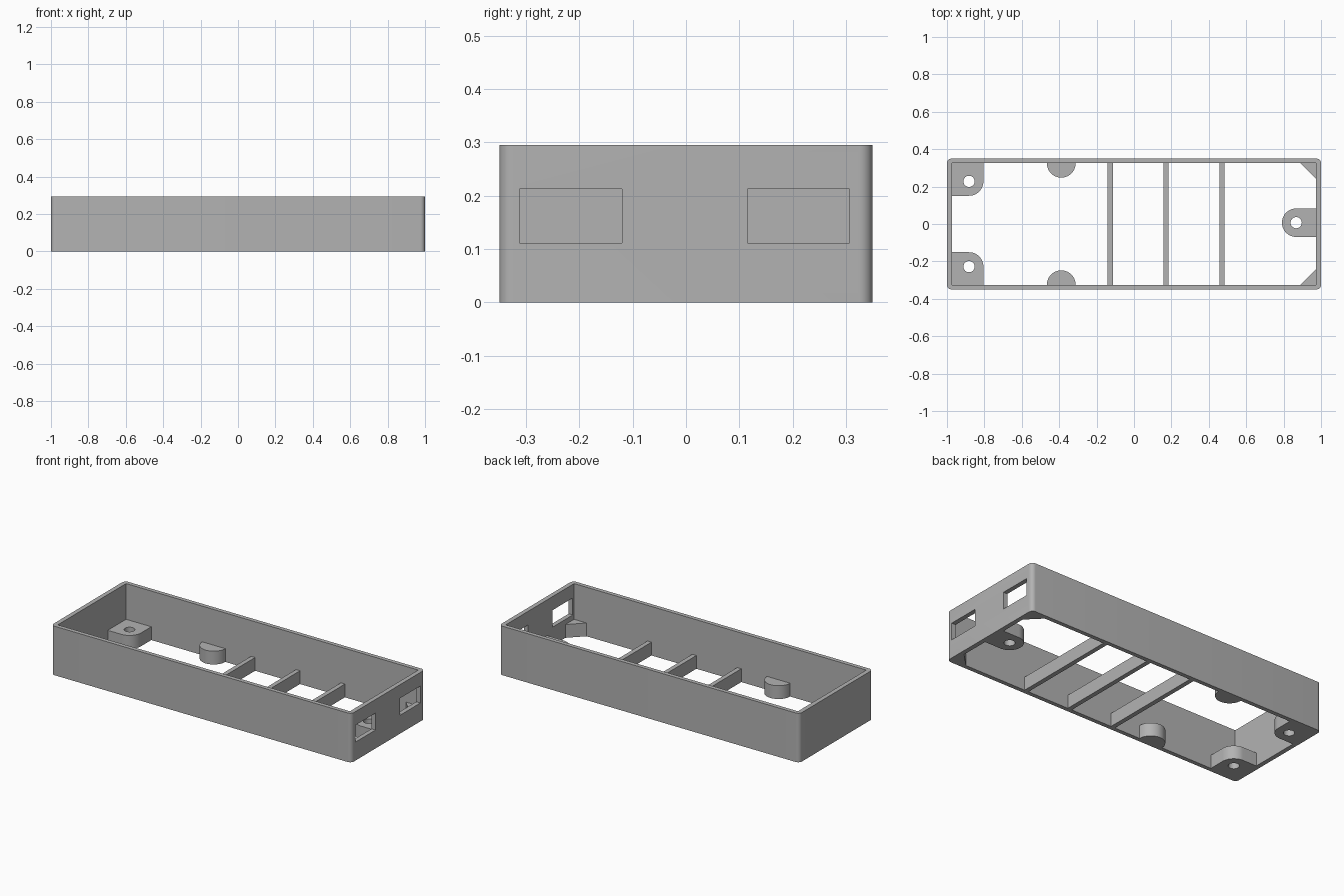
import bpy, bmesh
from math import sin, cos, pi

cube = bpy.data.objects.get("Cube")
if cube:
    bpy.data.objects.remove(cube, do_unlink=True)

HEIGHT, LOW = 0.295, 0.08        # wall height, height of the inner fittings
OUT_X, OUT_Y = 1.0, 0.35         # outer half sizes
IN_X, IN_Y = 0.973, 0.325        # inner half sizes

grey = bpy.data.materials.new("grey_plastic")
grey.use_nodes = True
grey.diffuse_color = (0.45, 0.45, 0.45, 1)
grey.node_tree.nodes["Principled BSDF"].inputs["Base Color"].default_value = grey.diffuse_color


def arc(cx, cy, r, start, end, steps=16):
    angles = [start + (end - start) * i / steps for i in range(steps + 1)]
    return [(cx + r * cos(a), cy + r * sin(a)) for a in angles]


def rect(x0, x1, y0, y1):
    return [(x0, y0), (x1, y0), (x1, y1), (x0, y1)]


def prism(name, outline, z0, z1, helper=False):
    """Extrude a flat outline from z0 up to z1."""
    bm = bmesh.new()
    face = bm.faces.new([bm.verts.new((x, y, z0)) for x, y in outline])
    top = bmesh.ops.extrude_face_region(bm, geom=[face])["geom"]
    bmesh.ops.translate(bm, vec=(0, 0, z1 - z0),
                        verts=[v for v in top if isinstance(v, bmesh.types.BMVert)])
    bmesh.ops.recalc_face_normals(bm, faces=bm.faces)
    mesh = bpy.data.meshes.new(name)
    bm.to_mesh(mesh)
    bm.free()
    obj = bpy.data.objects.new(name, mesh)
    bpy.context.collection.objects.link(obj)
    mesh.materials.append(grey)
    obj.hide_render = helper
    return obj


def select(obj):
    bpy.ops.object.select_all(action="DESELECT")
    obj.select_set(True)
    bpy.context.view_layer.objects.active = obj


def cut(obj, outline, z0, z1):
    """Subtract a prism from the object and discard the cutter."""
    cutter = prism("cutter", outline, z0, z1, helper=True)
    mod = obj.modifiers.new("cut", "BOOLEAN")
    mod.operation, mod.solver, mod.object = "DIFFERENCE", "EXACT", cutter
    select(obj)
    bpy.ops.object.modifier_apply(modifier=mod.name)
    bpy.data.objects.remove(cutter, do_unlink=True)


def drill(obj, x, y):
    cut(obj, arc(x, y, 0.03, 0, 2 * pi, 32)[:-1], -0.1, LOW + 0.1)


def smooth(obj):
    select(obj)
    bpy.ops.object.shade_smooth_by_angle(angle=pi / 6)


# Open frame with rounded outer corners
R = 0.025
outline = []
for i, (sx, sy) in enumerate([(1, 1), (-1, 1), (-1, -1), (1, -1)]):
    outline += arc(sx * (OUT_X - R), sy * (OUT_Y - R), R, i * pi / 2, (i + 1) * pi / 2, 8)
frame = prism("frame", outline, 0, HEIGHT)
cut(frame, rect(-IN_X, IN_X, -IN_Y, IN_Y), -0.1, HEIGHT + 0.1)

# Two port openings in the end wall
for y in (-0.216, 0.211):
    cut(frame, rect(0.9, 1.1, y - 0.096, y + 0.096), 0.111, 0.213)
smooth(frame)

# Fittings mirrored front to back
for side, s in (("back", 1), ("front", -1)):
    # Screw pad with one rounded corner
    pad = prism(side + "_screw_pad",
                [(-IN_X, s * IN_Y), (-IN_X, s * 0.151)]
                + [(x, s * y) for x, y in arc(-0.882, 0.228, 0.077, -pi / 2, 0)]
                + [(-0.805, s * IN_Y)], 0, LOW)
    drill(pad, -0.882, s * 0.228)
    smooth(pad)
    # Half-round boss on the long wall
    smooth(prism(side + "_half_boss",
                 [(x, s * y) for x, y in arc(-0.389, IN_Y, 0.077, pi, 2 * pi, 24)], 0, LOW))
    # Triangular corner gusset
    prism(side + "_corner_gusset",
          [(IN_X, s * IN_Y), (IN_X - 0.083, s * IN_Y), (IN_X, s * (IN_Y - 0.083))], 0, LOW)

# Round-ended screw tab on the end wall
tab = prism("end_screw_tab",
            [(IN_X, 0.083)] + arc(0.867, 0.007, 0.076, pi / 2, 3 * pi / 2, 24)
            + [(IN_X, -0.069)], 0, LOW)
drill(tab, 0.867, 0.007)
smooth(tab)

# Cross ribs
for i in range(3):
    x = -0.127 + 0.299 * i
    prism(f"cross_rib_{i + 1}", rect(x - 0.0135, x + 0.0135, -IN_Y, IN_Y), 0, LOW)
